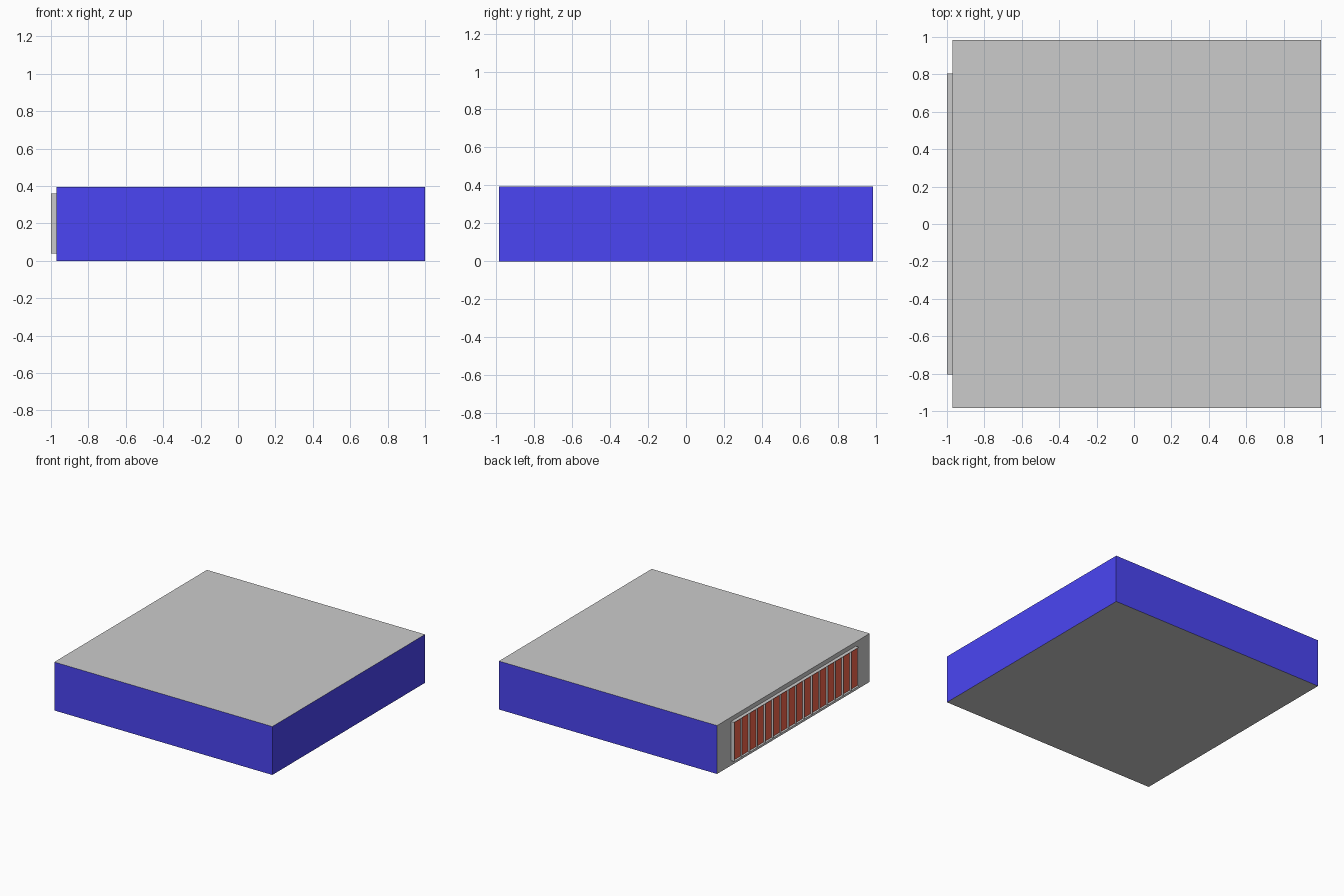
import bpy, bmesh

if "Cube" in bpy.data.objects:
    bpy.data.objects.remove(bpy.data.objects["Cube"])

BLUE, RED = (0.07, 0.06, 0.9, 1), (0.9, 0.13, 0.07, 1)
GREY = (0.8, 0.8, 0.8, 1)


def material(name, colour):
    m = bpy.data.materials.new(name)
    m.diffuse_color = colour
    m.use_nodes = True
    m.node_tree.nodes["Principled BSDF"].inputs["Base Color"].default_value = m.diffuse_color
    return m


grey, blue, red = material("grey", GREY), material("blue", BLUE), material("red", RED)


def box(name, lo, hi, mats):
    """Box between two corners, returned as object plus open bmesh."""
    me = bpy.data.meshes.new(name)
    ob = bpy.data.objects.new(name, me)
    bpy.context.collection.objects.link(ob)
    for m in mats:
        me.materials.append(m)
    bm = bmesh.new()
    bmesh.ops.create_cube(bm, size=1)
    for v in bm.verts:
        v.co = [lo[i] if v.co[i] < 0 else hi[i] for i in range(3)]
    bm.normal_update()
    return me, bm


def finish(me, bm):
    bm.to_mesh(me)
    bm.free()


# Main block: grey top, bottom and left end, blue on the other three sides
me, bm = box("building_block", (-0.97, -0.985, 0), (1, 0.985, 0.395), [grey, blue])
for f in bm.faces:
    if abs(f.normal.y) > 0.5 or f.normal.x > 0.5:
        f.material_index = 1
finish(me, bm)

# Door panel on the left end: sixteen shallow red bays in a thin grey frame
BAYS = 16
me, bm = box("bay_door_panel", (-1, -0.805, 0.04), (-0.97, 0.805, 0.36), [grey, red])
for i in range(1, BAYS):
    y = -0.805 + 1.61 * i / BAYS
    bmesh.ops.bisect_plane(bm, geom=bm.verts[:] + bm.edges[:] + bm.faces[:],
                           plane_co=(0, y, 0), plane_no=(0, 1, 0))
bm.normal_update()
bays = [f for f in bm.faces if f.normal.x < -0.5]
bmesh.ops.inset_individual(bm, faces=bays, thickness=0.008, depth=-0.012)
for f in bays:
    f.material_index = 1
finish(me, bm)
